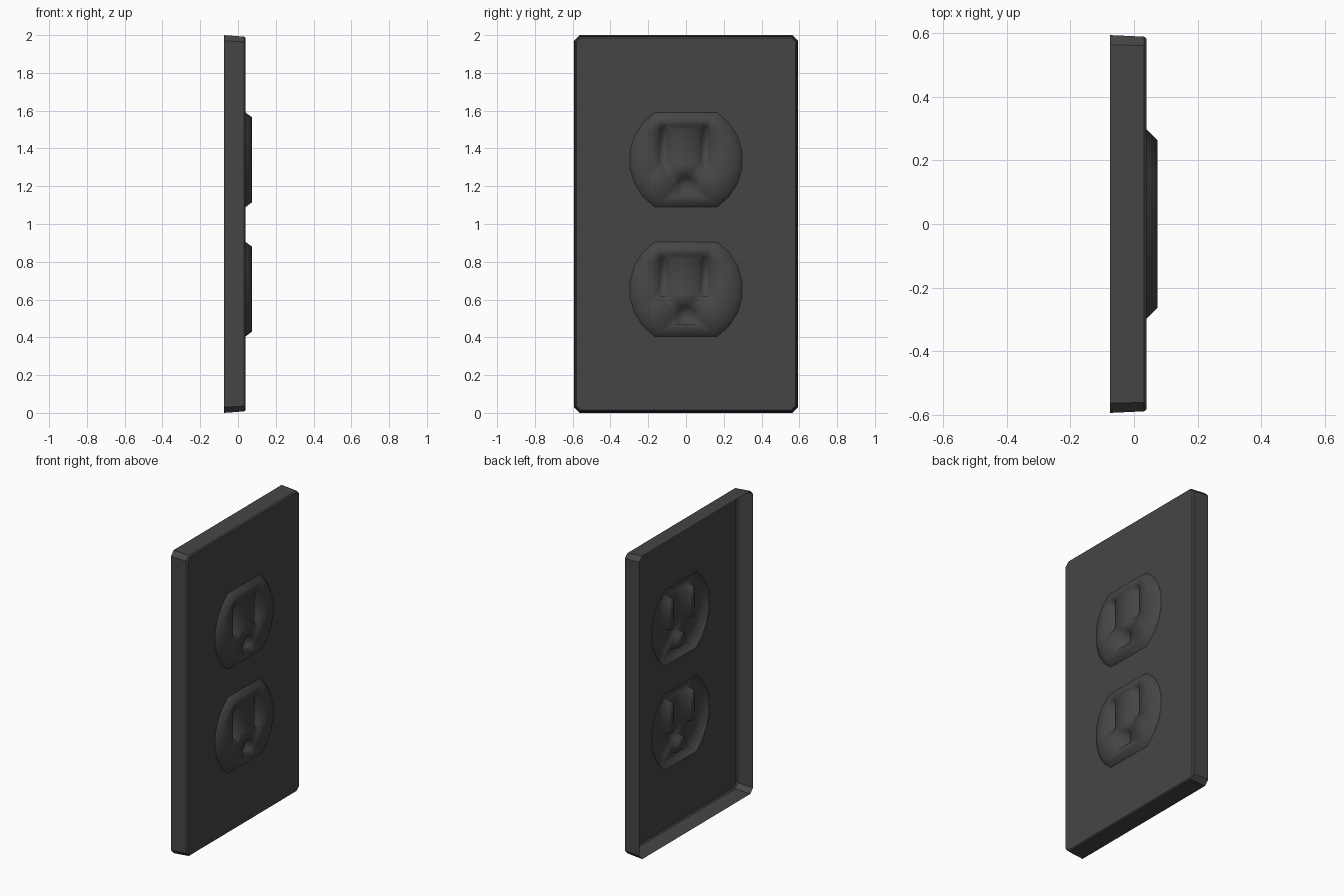
import bpy, bmesh, math

if "Cube" in bpy.data.objects:
    bpy.data.objects.remove(bpy.data.objects["Cube"])

FRONT, BACK, RAISED, SLOT_FLOOR = 0.04, -0.075, 0.073, 0.035

dark = bpy.data.materials.new("dark_plastic")
dark.diffuse_color = (0.06, 0.06, 0.06, 1)
dark.use_nodes = True
dark.node_tree.nodes["Principled BSDF"].inputs["Base Color"].default_value = dark.diffuse_color


def ring(bm, pts, x):
    """Closed loop of vertices in the plane at x."""
    return [bm.verts.new((x, y, z)) for y, z in pts]


def edges_of(bm, loop):
    return [bm.edges.get(p) or bm.edges.new(p) for p in zip(loop, loop[1:] + loop[:1])]


def bridge(bm, a, b):
    n = len(a)
    for i in range(n):
        j = (i + 1) % n
        bm.faces.new((a[i], a[j], b[j], b[i]))


def fill(bm, loops):
    """Fill the outer loop, leaving the inner loops open."""
    edges = [e for lp in loops for e in edges_of(bm, lp)]
    bmesh.ops.triangle_fill(bm, edges=edges, use_beauty=True, use_dissolve=False,
                            normal=(1, 0, 0))


def finish(bm, name, angle=None):
    me = bpy.data.meshes.new(name)
    bm.normal_update()
    bm.to_mesh(me)
    bm.free()
    me.materials.append(dark)
    ob = bpy.data.objects.new(name, me)
    bpy.context.collection.objects.link(ob)
    bpy.ops.object.select_all(action='DESELECT')
    ob.select_set(True)
    bpy.context.view_layer.objects.active = ob
    if angle is None:
        bpy.ops.object.shade_smooth()
    else:
        bpy.ops.object.shade_smooth_by_angle(angle=math.radians(angle))


def plate_outline(hy, hz, c):
    """Rectangle with clipped corners."""
    pts = []
    for sy, sz, swap in ((1, 1, 0), (-1, 1, 1), (-1, -1, 0), (1, -1, 1)):
        pair = [(sy * hy, 1 + sz * (hz - c)), (sy * (hy - c), 1 + sz * hz)]
        pts += pair[::-1] if swap else pair
    return pts


def socket_outline(cz, r, h, n=7):
    """Circle cut flat at top and bottom."""
    a = math.asin(h / r)
    arc = [-a + 2 * a * i / n for i in range(n + 1)]
    return [(s * r * math.cos(t), cz + s * r * math.sin(t)) for s in (1, -1) for t in arc]


def slot_outline(cy, cz, w, h):
    """Upright slot with clipped ends."""
    c = w * 0.6
    return [(cy + w, cz - h + c), (cy + w, cz + h - c), (cy + w - c, cz + h),
            (cy - w + c, cz + h), (cy - w, cz + h - c), (cy - w, cz - h + c),
            (cy - w + c, cz - h), (cy + w - c, cz - h)]


def ground_outline(cz, r):
    """Ground hole: flat bottom, round top."""
    arc = [math.radians(30 * i) for i in range(7)]
    return [(r * math.cos(t), cz + r * math.sin(t)) for t in arc] + [(-r, cz - 0.9 * r), (r, cz - 0.9 * r)]


SOCKETS = {"lower": 0.655, "upper": 1.34}

# wall plate: open-backed tray with two socket openings
bm = bmesh.new()
rear = ring(bm, plate_outline(0.593, 1.0, 0.03), BACK)
lip = ring(bm, plate_outline(0.588, 0.992, 0.028), FRONT - 0.008)
front = ring(bm, plate_outline(0.581, 0.985, 0.025), FRONT)
bridge(bm, rear, lip)
bridge(bm, lip, front)
fill(bm, [front] + [ring(bm, socket_outline(z, 0.3, 0.25), FRONT) for z in SOCKETS.values()])
finish(bm, "wall_plate", 30)

# raised sockets with recessed slots
for label, z in SOCKETS.items():
    bm = bmesh.new()
    base = ring(bm, socket_outline(z, 0.3, 0.25), FRONT)
    rim = ring(bm, socket_outline(z, 0.267, 0.226), RAISED)
    bridge(bm, base, rim)
    holes = []
    for outer, inner in (
            (slot_outline(-0.12, z + 0.07, 0.034, 0.11), slot_outline(-0.12, z + 0.07, 0.024, 0.1)),
            (slot_outline(0.1, z + 0.07, 0.034, 0.11), slot_outline(0.1, z + 0.07, 0.024, 0.1)),
            (ground_outline(z - 0.135, 0.056), ground_outline(z - 0.135, 0.046))):
        mouth, floor = ring(bm, outer, RAISED), ring(bm, inner, SLOT_FLOOR)
        bridge(bm, floor, mouth)
        bm.faces.new(floor)
        holes.append(mouth)
    fill(bm, [rim] + holes)
    bmesh.ops.recalc_face_normals(bm, faces=bm.faces)
    if sum(f.normal.x * f.calc_area() for f in bm.faces) < 0:
        bmesh.ops.reverse_faces(bm, faces=bm.faces)
    finish(bm, label + "_socket")
